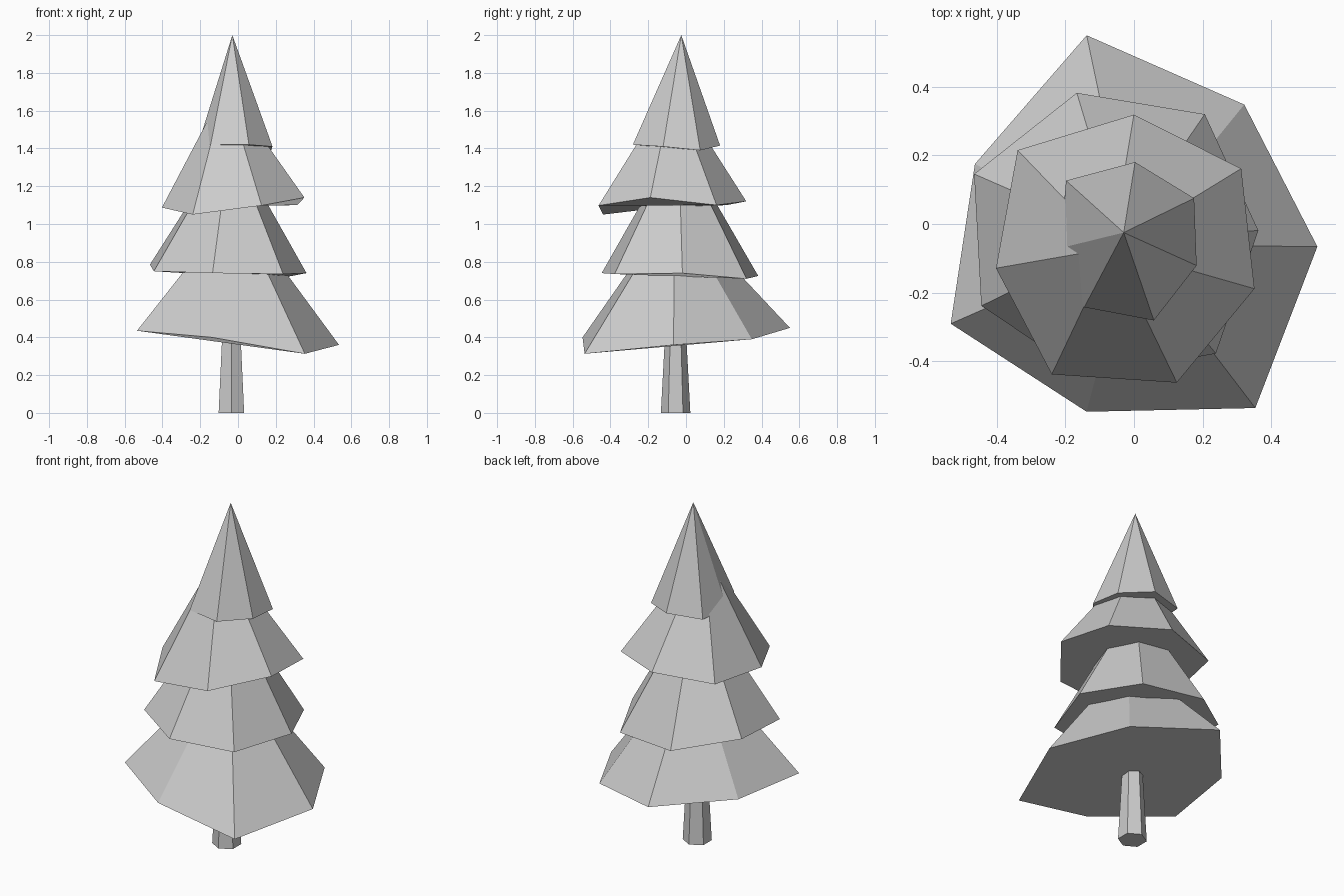
import bpy
import bmesh
from math import cos, sin, radians, tau
from mathutils import Vector

SIDES = 7

default_cube = bpy.data.objects.get("Cube")
if default_cube:
    bpy.data.objects.remove(default_cube, do_unlink=True)


def make_material(name, colour):
    material = bpy.data.materials.new(name)
    material.use_nodes = True
    material.diffuse_color = colour
    material.node_tree.nodes["Principled BSDF"].inputs["Base Color"].default_value = colour
    return material


grey = make_material("light_grey", (0.6, 0.6, 0.6, 1))


def finish_object(name, bm):
    """Turn a bmesh into a flat shaded grey object."""
    bmesh.ops.recalc_face_normals(bm, faces=bm.faces[:])
    mesh = bpy.data.meshes.new(name)
    bm.to_mesh(mesh)
    bm.free()
    mesh.materials.append(grey)
    part = bpy.data.objects.new(name, mesh)
    bpy.context.collection.objects.link(part)
    return part


def branch_tier(name, centre, start_angle, radii, heights, tip):
    """Closed cone with an uneven rim, listed clockwise from above."""
    bm = bmesh.new()
    rim = []
    for i, (radius, height) in enumerate(zip(radii, heights)):
        angle = radians(start_angle) - i * tau / SIDES
        x = centre[0] + radius * cos(angle)
        y = centre[1] + radius * sin(angle)
        rim.append(bm.verts.new((x, y, height)))
    apex = bm.verts.new(tip)
    for i, vert in enumerate(rim):
        bm.faces.new((vert, rim[(i + 1) % SIDES], apex))
    bm.faces.new(rim)
    return finish_object(name, bm)


# Trunk: tapered six-sided post with a corner facing the front
bm = bmesh.new()
bmesh.ops.create_cone(bm, cap_ends=True, segments=6,
                      radius1=0.078, radius2=0.046, depth=0.6)
top_corner = max(bm.verts, key=lambda v: v.co.y)
if abs(top_corner.co.x) > 0.01:
    for vert in bm.verts:
        vert.co.x, vert.co.y = -vert.co.y, vert.co.x
bmesh.ops.translate(bm, verts=bm.verts[:], vec=Vector((-0.035, -0.055, 0.3)))
finish_object("trunk", bm)

# Branch tiers, lowest to highest
branch_tier("bottom_branches", (-0.014, -0.054), 101.6,
            (0.617, 0.524, 0.549, 0.607, 0.509, 0.572, 0.505),
            (0.45, 0.39, 0.36, 0.313, 0.4, 0.435, 0.44),
            (-0.01, -0.06, 1.1))
branch_tier("lower_branches", (-0.056, -0.034), 104.9,
            (0.431, 0.441, 0.419, 0.453, 0.42, 0.44, 0.448),
            (0.725, 0.71, 0.74, 0.735, 0.74, 0.75, 0.785),
            (-0.04, -0.04, 1.455))
branch_tier("upper_branches", (-0.029, -0.072), 85.8,
            (0.392, 0.414, 0.398, 0.42, 0.423, 0.378, 0.423),
            (1.12, 1.1, 1.14, 1.098, 1.05, 1.087, 1.1),
            (-0.065, -0.07, 1.73))
branch_tier("top_branches", (-0.023, -0.049), 83.5,
            (0.231, 0.234, 0.218, 0.246, 0.229, 0.193, 0.248),
            (1.415, 1.39, 1.41, 1.42, 1.42, 1.41, 1.41),
            (-0.03, -0.025, 2))
